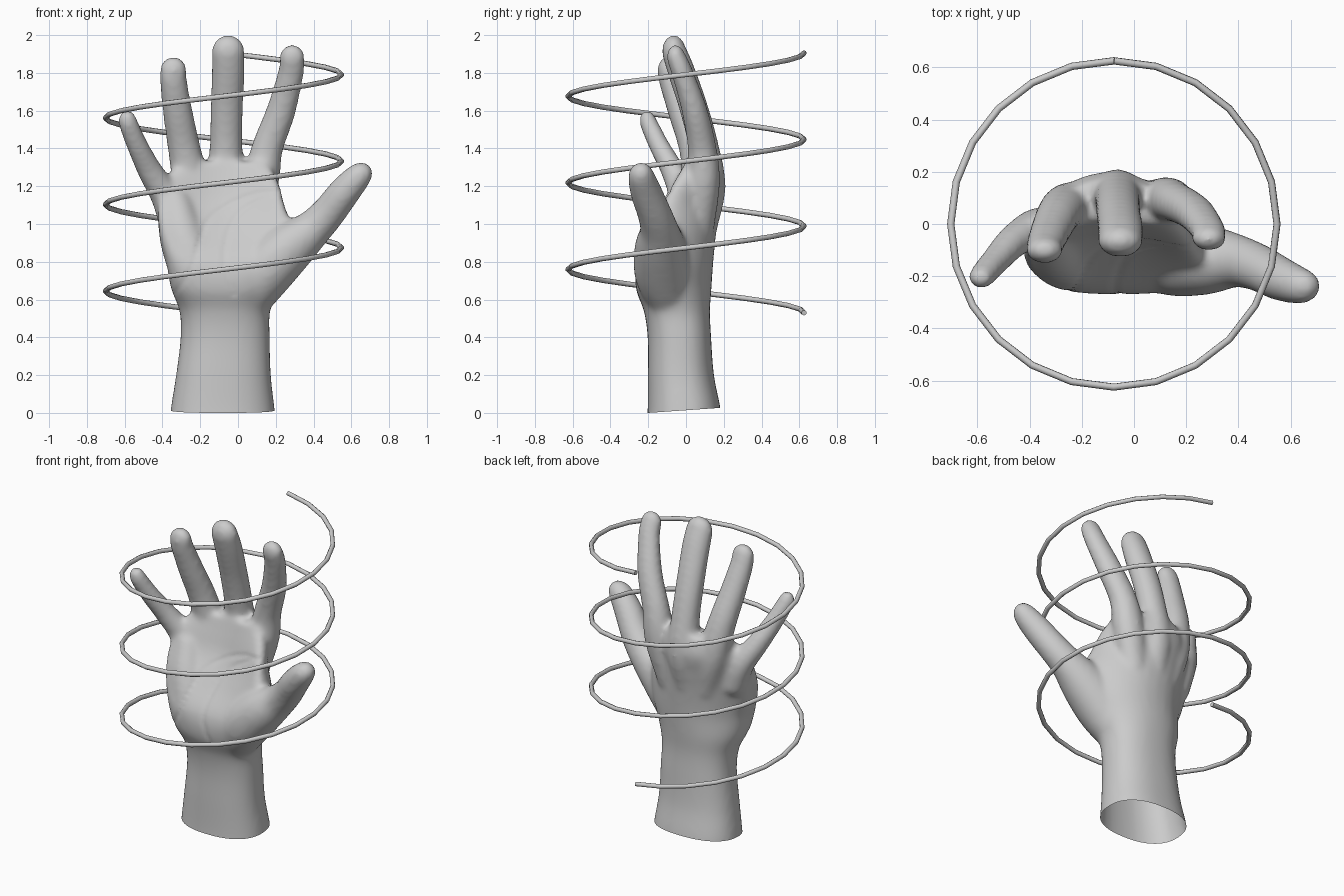
import bpy, bmesh, math
from mathutils import Vector

if "Cube" in bpy.data.objects:
    bpy.data.objects.remove(bpy.data.objects["Cube"])


def spline(points, steps):
    """Catmull-Rom resampling of tuples of any length."""
    p = [Vector(q) for q in points]
    p = [2 * p[0] - p[1]] + p + [2 * p[-1] - p[-2]]
    out = []
    for i in range(1, len(p) - 2):
        a, b, c, d = p[i - 1:i + 3]
        for s in range(steps):
            t = s / steps
            out.append(0.5 * (2 * b + (c - a) * t + (2 * a - 5 * b + 4 * c - d) * t ** 2
                              + (3 * b - a - 3 * c + d) * t ** 3))
    return out + [p[-2]]


# one small ball, copied along every limb
ball = bmesh.new()
bmesh.ops.create_icosphere(ball, subdivisions=3, radius=1)
ball.verts.index_update()
ball_verts = [v.co.to_tuple() for v in ball.verts]
ball_faces = [[v.index for v in f.verts] for f in ball.faces]
ball.free()
verts, faces = [], []


def limb(points, flat=0.95, tip_flat=0.72, steps=6):
    """Rounded limb: overlapping balls along a path of (x, y, z, radius)."""
    path = spline(points, steps)
    for i, (x, y, z, r) in enumerate(path):
        r += 0.005
        ry = r * (flat + (tip_flat - flat) * (i / (len(path) - 1)) ** 2)
        o = len(verts)
        verts.extend((x + r * a, y + ry * b, z + r * c) for a, b, c in ball_verts)
        faces.extend([o + k for k in f] for f in ball_faces)


def cupped_loft(sections, n=40, power=0.85):
    """Loft of (z, centre x, half width, centre y, half depth, cupping)."""
    o = len(verts)
    rings = spline(sections, 5)
    for z, cx, w, cy, d, cup in rings:
        for k in range(n):
            a = 2 * math.pi * k / n
            c, s = math.cos(a), math.sin(a)
            x = w * math.copysign(abs(c) ** power, c)
            y = d * math.copysign(abs(s) ** power, s)
            verts.append((cx + x, cy + y - cup * x * x, z))
    for r in range(len(rings) - 1):
        for k in range(n):
            a, b = o + r * n + k, o + r * n + (k + 1) % n
            faces.append([a, b, b + n, a + n])
    faces.append(list(range(o, o + n))[::-1])
    faces.append(list(range(len(verts) - n, len(verts))))


# wrist and palm
cupped_loft([
    (-0.10, -0.080, 0.285, -0.01, 0.200, 0),
    (0.02, -0.081, 0.275, -0.01, 0.193, 0),
    (0.20, -0.077, 0.251, -0.027, 0.175, 0),
    (0.40, -0.068, 0.236, -0.035, 0.168, 0),
    (0.54, -0.070, 0.240, -0.048, 0.175, 0.1),
    (0.66, -0.070, 0.285, -0.065, 0.200, 0.4),
    (0.80, -0.050, 0.330, -0.055, 0.200, 0.7),
    (0.95, -0.060, 0.355, 0.000, 0.160, 1.0),
    (1.10, -0.088, 0.335, 0.058, 0.122, 1.3),
    (1.22, -0.090, 0.305, 0.090, 0.110, 1.3),
    (1.33, -0.080, 0.235, 0.095, 0.080, 1.2)])

# index, middle, ring and little finger
limb([(0.06, 0.065, 0.98, 0.085), (0.12, 0.09, 1.22, 0.092), (0.155, 0.085, 1.40, 0.080),
      (0.228, 0.045, 1.60, 0.074), (0.28, -0.02, 1.80, 0.065), (0.287, -0.055, 1.885, 0.062)])
limb([(-0.07, 0.085, 1.00, 0.085), (-0.065, 0.117, 1.20, 0.095), (-0.063, 0.095, 1.40, 0.084),
      (-0.06, 0.045, 1.60, 0.083), (-0.052, -0.022, 1.80, 0.084), (-0.052, -0.065, 1.915, 0.082)])
limb([(-0.19, 0.055, 0.98, 0.085), (-0.245, 0.07, 1.20, 0.092), (-0.285, 0.042, 1.40, 0.083),
      (-0.32, -0.028, 1.60, 0.075), (-0.342, -0.085, 1.76, 0.068), (-0.342, -0.1, 1.815, 0.067)])
limb([(-0.33, -0.02, 1.02, 0.088), (-0.385, -0.02, 1.15, 0.075), (-0.465, -0.07, 1.28, 0.062),
      (-0.530, -0.14, 1.41, 0.053), (-0.576, -0.192, 1.52, 0.048), (-0.586, -0.205, 1.555, 0.043)],
     tip_flat=0.9)
# thumb with its fleshy base
limb([(0.04, -0.08, 0.55, 0.09), (0.13, -0.12, 0.73, 0.145), (0.255, -0.135, 0.86, 0.135),
      (0.38, -0.14, 0.96, 0.100), (0.47, -0.165, 1.05, 0.087), (0.56, -0.21, 1.165, 0.080),
      (0.63, -0.235, 1.245, 0.067), (0.655, -0.238, 1.268, 0.055)], 1.0, 1.0)
# heel of the palm on the little finger side
limb([(-0.18, -0.08, 0.54, 0.09), (-0.215, -0.12, 0.72, 0.13),
      (-0.29, -0.09, 0.92, 0.12), (-0.33, -0.03, 1.10, 0.09)], 1.0, 1.0)

mesh = bpy.data.meshes.new("hand")
mesh.from_pydata(verts, [], faces)
hand = bpy.data.objects.new("hand", mesh)
bpy.context.collection.objects.link(hand)
bpy.context.view_layer.objects.active = hand
hand.select_set(True)

# fuse and soften into one skin
rm = hand.modifiers.new("fuse", 'REMESH')
rm.mode = 'VOXEL'
rm.voxel_size = 0.015
sm = hand.modifiers.new("soften", 'SMOOTH')
sm.factor, sm.iterations = 0.5, 12
for name in ("fuse", "soften"):
    bpy.ops.object.modifier_apply(modifier=name)

# open wrist end and palm creases
bm = bmesh.new()
bm.from_mesh(hand.data)
bmesh.ops.bisect_plane(bm, geom=bm.verts[:] + bm.edges[:] + bm.faces[:], dist=1e-5,
                       plane_co=(0, 0, 0.014), plane_no=(0, -0.07, 1), clear_inner=True)
bm.normal_update()
creases = [[(-0.33, 0.64), (-0.25, 0.76), (-0.17, 1.0), (-0.05, 1.1), (0.1, 1.16), (0.21, 1.17)],
           [(-0.02, 0.63), (-0.07, 0.78), (-0.06, 0.92), (0.0, 1.05), (0.15, 1.15)]]
marks = [q for c in creases for q in spline(c, 8)]
for v in bm.verts:
    if v.normal.y < -0.2 and 0.58 < v.co.z < 1.22:
        p = Vector((v.co.x, v.co.z))
        d = min((p - q).length for q in marks)
        if d < 0.022:
            v.co.y += 0.006 * (1 - d / 0.022)
bm.to_mesh(hand.data)
bm.free()
bpy.ops.object.shade_smooth()

# spiral wire: three turns, 24 straight segments each
curve = bpy.data.curves.new("spiral_wire", 'CURVE')
curve.dimensions = '3D'
curve.bevel_depth = 0.014
curve.bevel_resolution = 2
curve.use_fill_caps = True
line = curve.splines.new('POLY')
line.points.add(72)
for i, pt in enumerate(line.points):
    t = 2 * math.pi * i / 24
    pt.co = (-0.077 - 0.625 * math.sin(t), 0.625 * math.cos(t), 0.53 + 0.4585 * i / 24, 1)
bpy.context.collection.objects.link(bpy.data.objects.new("spiral_wire", curve))
